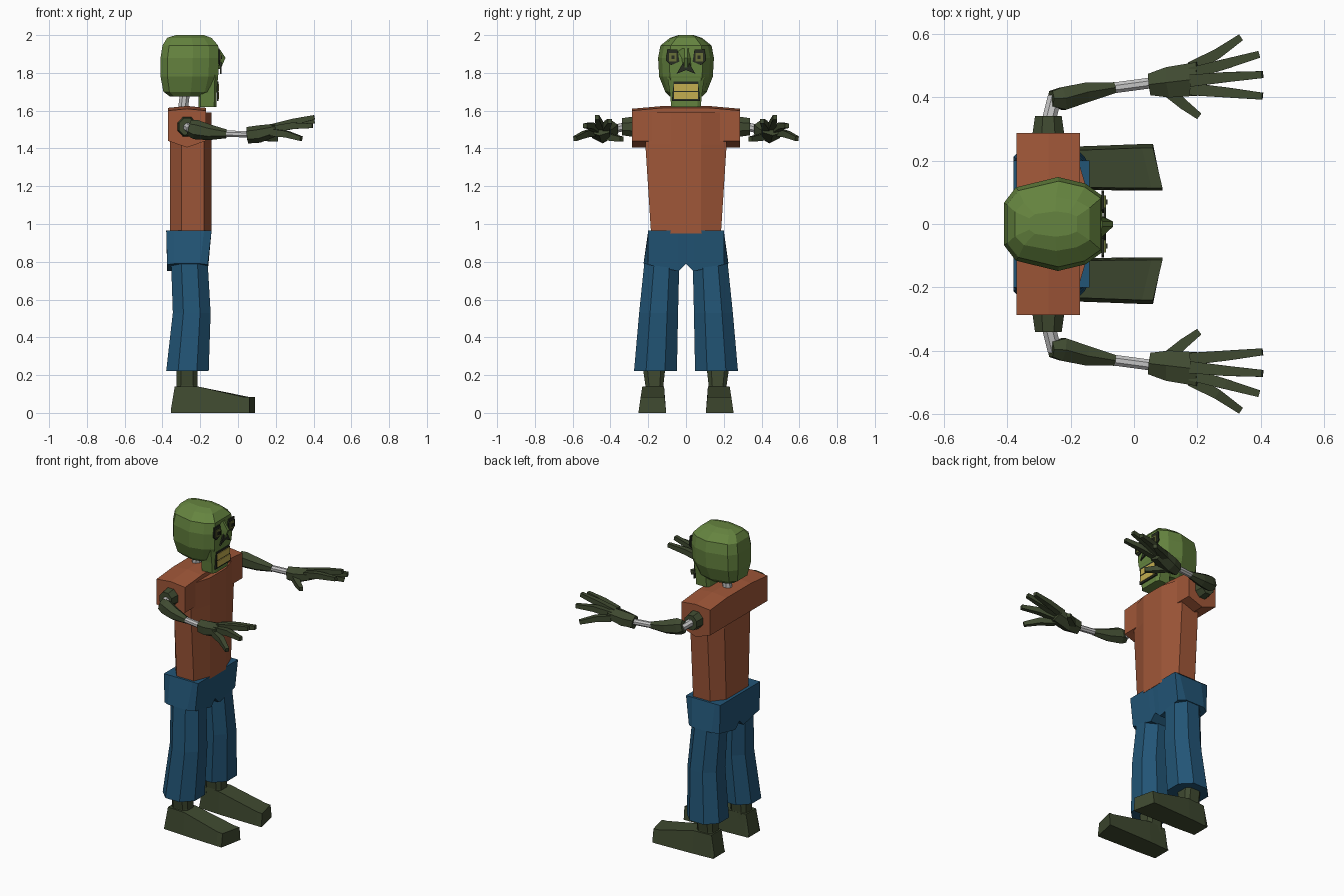
import bpy, bmesh
from math import sin, cos, pi
from mathutils import Vector

cube = bpy.data.objects.get("Cube")
if cube:
    bpy.data.objects.remove(cube)


def material(name, rgb):
    m = bpy.data.materials.new(name)
    m.use_nodes = True
    m.diffuse_color = (*rgb, 1)
    node = next(n for n in m.node_tree.nodes if n.type == 'BSDF_PRINCIPLED')
    node.inputs["Base Color"].default_value = (*rgb, 1)
    return m


HEAD = material("head green", (0.13, 0.23, 0.05))
SKIN = material("dark green skin", (0.05, 0.068, 0.03))
SHIRT = material("rust shirt", (0.35, 0.095, 0.04))
DENIM = material("blue denim", (0.016, 0.09, 0.18))
BONE = material("bone grey", (0.55, 0.55, 0.55))
TEETH = material("yellow teeth", (0.55, 0.42, 0.08))
DARK = material("dark hollow", (0.02, 0.025, 0.015))
IRIS = material("olive eye", (0.14, 0.16, 0.04))


def loft(rings, bm=None):
    """Skin a list of equal-length rings and cap both ends."""
    bm = bm or bmesh.new()
    rows = [[bm.verts.new(p) for p in r] for r in rings]
    n = len(rows[0])
    for a, b in zip(rows, rows[1:]):
        for i in range(n):
            j = (i + 1) % n
            bm.faces.new((a[i], a[j], b[j], b[i]))
    bm.faces.new(rows[0])
    bm.faces.new(rows[-1])
    return bm


def tube(points, sizes, n=6, bm=None):
    """Loft n-sided sections (half width, half height) along a path."""
    pts = [Vector(p) for p in points]
    rings = []
    for i, (p, (w, h)) in enumerate(zip(pts, sizes)):
        d = (pts[min(i + 1, len(pts) - 1)] - pts[max(i - 1, 0)]).normalized()
        ref = Vector((1, 0, 0)) if abs(d.z) > 0.8 else Vector((0, 0, 1))
        side = d.cross(ref).normalized()
        up = side.cross(d)
        k = 1 / cos(pi / n)
        angles = [2 * pi * (s + 0.5) / n for s in range(n)]
        rings.append([p + side * (w * k * cos(a)) + up * (h * k * sin(a)) for a in angles])
    return loft(rings, bm)


def finish(name, bm, mat, mirror=False):
    bmesh.ops.recalc_face_normals(bm, faces=bm.faces)
    mesh = bpy.data.meshes.new(name)
    bm.to_mesh(mesh)
    bm.free()
    mesh.materials.append(mat)
    ob = bpy.data.objects.new(name, mesh)
    bpy.context.collection.objects.link(ob)
    if mirror:
        mod = ob.modifiers.new("mirror", 'MIRROR')
        mod.use_axis = (False, True, False)
        mod.use_mirror_merge = False
    return ob


def symmetric(half, z):
    """Closed ring from (x, y) points on the +y half."""
    return [(x, y, z) for x, y in half] + [(x, -y, z) for x, y in reversed(half)]


def chamfered(x0, x1, y0, y1, z, c=0.28):
    dx, dy = (x1 - x0) * c, (y1 - y0) * c
    return [(x0 + dx, y0, z), (x1 - dx, y0, z), (x1, y0 + dy, z), (x1, y1 - dy, z),
            (x1 - dx, y1, z), (x0 + dx, y1, z), (x0, y1 - dy, z), (x0, y0 + dy, z)]


def plate(name, outline, x, mat, mirror=False, thick=0.008):
    rings = [[(x + t, y, z) for y, z in outline] for t in (-thick / 2, thick / 2)]
    return finish(name, loft(rings), mat, mirror)


def box_outline(y0, y1, z0, z1):
    return [(y0, z0), (y1, z0), (y1, z1), (y0, z1)]


# Cranium
template = [(0, 0.45), (0.12, 0.78), (0.55, 1), (0.83, 0.86), (1, 0.6)]
levels = [(1.675, -0.36, -0.17, 0.085), (1.70, -0.395, -0.13, 0.11),
          (1.78, -0.41, -0.105, 0.142), (1.88, -0.41, -0.1, 0.148),
          (1.945, -0.4, -0.105, 0.135), (1.985, -0.375, -0.14, 0.085),
          (2.0, -0.33, -0.18, 0.04)]
finish("head", loft([symmetric([(b + (f - b) * u, w * v) for u, v in template], z)
                     for z, b, f, w in levels]), HEAD)

# Jaw and nose bridge
finish("jaw", loft([chamfered(b, f, -w, w, z, 0.12) for z, b, f, w in
                    ((1.62, -0.21, -0.115, 0.078), (1.69, -0.21, -0.113, 0.085),
                     (1.79, -0.25, -0.105, 0.1))]), HEAD)
finish("nose_bridge", loft([symmetric([(-0.12, w), (x, 0.008)], z) for z, x, w in
                            ((1.82, -0.092, 0.035), (1.88, -0.066, 0.032),
                             (1.93, -0.1, 0.06))]), HEAD)

# Face details
plate("eye_sockets", [(0.035, 1.86), (0.08, 1.84), (0.105, 1.865), (0.1, 1.925),
                      (0.045, 1.925)], -0.098, DARK, True)
plate("eyes", box_outline(0.05, 0.09, 1.86, 1.905), -0.093, IRIS, True)
plate("pupils", box_outline(0.062, 0.078, 1.873, 1.892), -0.088, DARK, True)
plate("nose_hollow", [(-0.05, 1.795), (0, 1.815), (0.05, 1.795), (0.012, 1.86),
                      (-0.012, 1.86)], -0.092, DARK)
plate("mouth", [(-0.075, 1.65), (0.075, 1.65), (0.065, 1.755), (-0.065, 1.755)], -0.108, DARK)
for name, z in (("lower_teeth", 1.661), ("upper_teeth", 1.705)):
    plate(name, box_outline(-0.063, 0.063, z, z + 0.037), -0.104, TEETH)

# Neck bone
finish("neck_bone", tube([(-0.295, 0, 1.58), (-0.28, 0, 1.7)], [(0.026, 0.026)] * 2, 8), BONE)

# Shirt body and the yoke with both sleeves
finish("shirt", loft([symmetric([(-0.36, 0.6 * w), (-0.3, w), (-0.18, w), (-0.14, 0.08)], z)
                      for z, w in ((0.95, 0.185), (1.42, 0.215), (1.59, 0.215))]), SHIRT)
sleeve = [(-0.37, 1.6), (-0.27, 1.61), (-0.17, 1.6), (-0.17, 1.44), (-0.27, 1.405), (-0.37, 1.44)]
finish("sleeves", loft([[(x, y, z + (t if z > 1.5 else 0)) for x, z in sleeve]
                        for y, t in ((-0.287, 0), (-0.12, 0.015), (0.12, 0.015), (0.287, 0))]), SHIRT)

# Trousers: each half of the hips rises to a notch at the crotch
hips = []
for y, low, high in ((0, 0.79, 0), (0.04, 0.75, 0), (0.2, 0.785, 0), (0.225, 0.79, 0.03)):
    b = 0.04 if high else 0
    hips.append([(-0.375 + b, y, low), (-0.16 - b, y, low),
                 (-0.14 - b, y - high, 0.965), (-0.38 + b, y - high, 0.965)])
finish("hips", loft(hips), DENIM, True)
finish("trouser_legs", loft([chamfered(*r) for r in
                             ((-0.38, -0.155, 0.048, 0.275, 0.222),
                              (-0.345, -0.145, 0.042, 0.248, 0.53),
                              (-0.355, -0.162, 0.035, 0.218, 0.82))]), DENIM, True)

# Ankles and feet
finish("ankles", loft([chamfered(*r, 0.2) for r in
                       ((-0.33, -0.21, 0.118, 0.22, 0.1),
                        (-0.325, -0.215, 0.12, 0.215, 0.145),
                        (-0.325, -0.215, 0.108, 0.23, 0.25))]), SKIN, True)
feet = []
for x, skew, inner, outer, z in ((-0.355, 0, 0.115, 0.235, 0.02), (-0.335, 0, 0.115, 0.235, 0.14),
                                 (-0.215, 0, 0.108, 0.243, 0.14), (0.055, 0.03, 0.105, 0.252, 0.085),
                                 (0.09, 0.03, 0.105, 0.252, 0.083)):
    feet.append([(x, inner, 0), (x - skew, outer, 0), (x - skew, outer - 0.012, z),
                 (x, inner + 0.008, z)])
finish("feet", loft(feet), SKIN, True)

# Arms: shoulder stump, bare bone, forearm flesh, wrist bone
finish("shoulder_stumps", tube([(-0.27, 0.27, 1.515), (-0.27, 0.34, 1.515)],
                               [(0.052, 0.055), (0.042, 0.045)], 8), SKIN, True)
finish("elbow_bones", tube([(-0.27, 0.32, 1.515), (-0.25, 0.4, 1.5)], [(0.022, 0.022)] * 2, 8), BONE, True)
finish("forearms", tube([(-0.262, 0.395, 1.51), (-0.225, 0.395, 1.5), (-0.15, 0.415, 1.485),
                         (-0.06, 0.43, 1.477)],
                        [(0.024, 0.035), (0.036, 0.045), (0.031, 0.036), (0.017, 0.02)]), SKIN, True)
finish("wrist_bones", tube([(-0.08, 0.427, 1.478), (0.07, 0.447, 1.475)], [(0.017, 0.017)] * 2, 8), BONE, True)

# Hands: palm, four spread fingers and a thumb
hand = tube([(0.05, 0.44, 1.47), (0.11, 0.447, 1.476), (0.205, 0.458, 1.5)],
            [(0.034, 0.038), (0.048, 0.04), (0.053, 0.028)])
fingers = [((0.18, 0.493, 1.485), (0.26, 0.535, 1.475), (0.335, 0.587, 1.452)),
           ((0.18, 0.475, 1.5), (0.29, 0.505, 1.52), (0.395, 0.535, 1.52)),
           ((0.18, 0.452, 1.51), (0.29, 0.463, 1.54), (0.405, 0.471, 1.565)),
           ((0.18, 0.425, 1.505), (0.29, 0.415, 1.53), (0.405, 0.403, 1.545)),
           ((0.1, 0.425, 1.465), (0.155, 0.378, 1.455), (0.205, 0.34, 1.45))]
for path in fingers:
    tube(path, [(0.019, 0.019), (0.016, 0.017), (0.011, 0.012)], 4, hand)
finish("hands", hand, SKIN, True)
